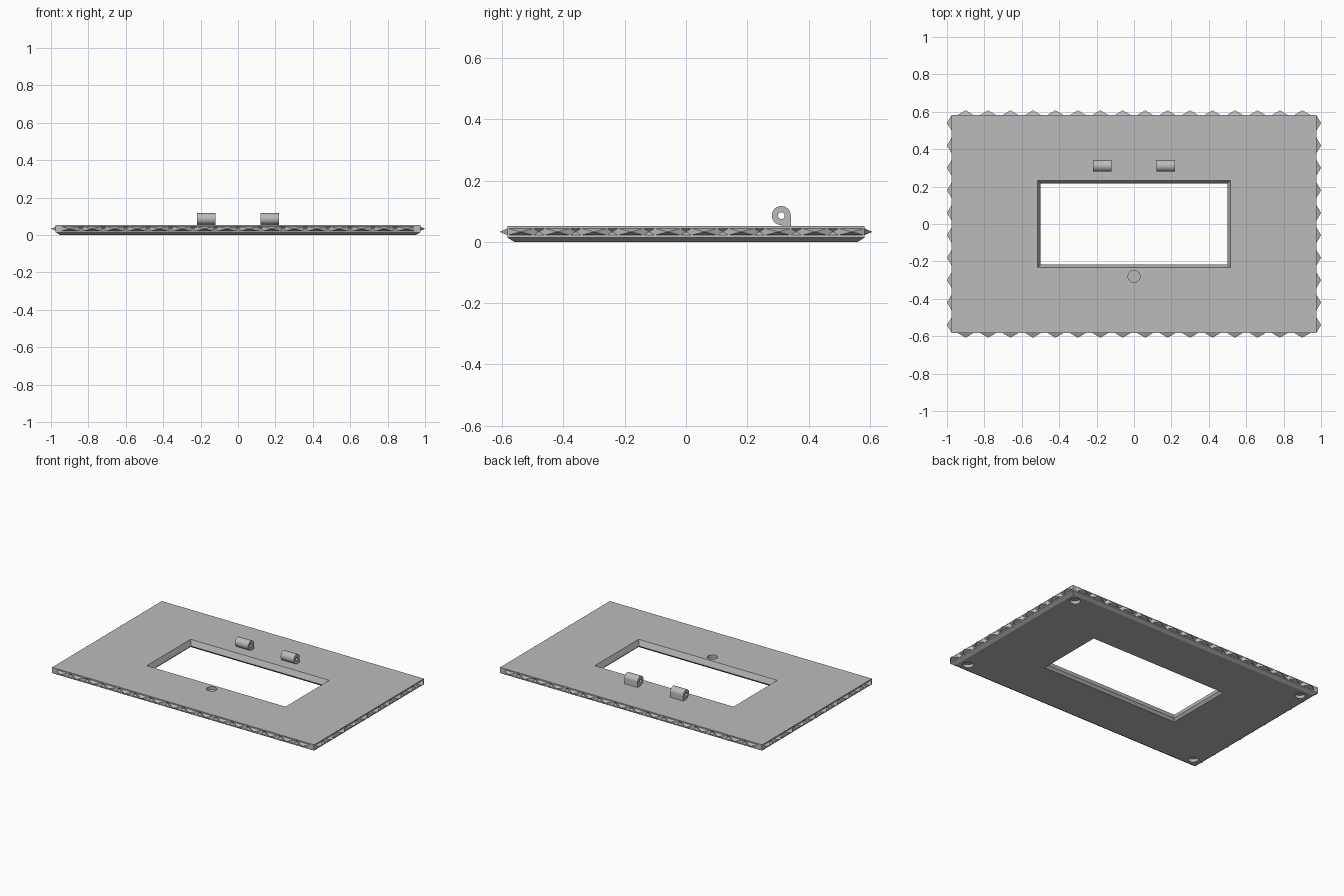
import bpy, bmesh, math
from mathutils import Vector, Matrix

cube = bpy.data.objects.get("Cube")
if cube:
    bpy.data.objects.remove(cube)

HX, HY = 0.975, 0.583          # half sizes of the plate
TOP = 0.052
PITCH, HALF_TOOTH = 0.12, 0.042
TOOTH_OUT, NOTCH_IN = 0.025, 0.012

grey = bpy.data.materials.new("light_grey")
grey.use_nodes = True
colour = (0.5, 0.5, 0.5, 1)
grey.diffuse_color = colour
grey.node_tree.nodes["Principled BSDF"].inputs["Base Color"].default_value = colour


def to_object(name, bm):
    bmesh.ops.recalc_face_normals(bm, faces=bm.faces)
    mesh = bpy.data.meshes.new(name)
    bm.to_mesh(mesh)
    bm.free()
    obj = bpy.data.objects.new(name, mesh)
    bpy.context.collection.objects.link(obj)
    mesh.materials.append(grey)
    return obj


def activate(obj):
    bpy.ops.object.select_all(action='DESELECT')
    obj.select_set(True)
    bpy.context.view_layer.objects.active = obj


def smooth(obj):
    activate(obj)
    bpy.ops.object.shade_smooth_by_angle(angle=math.radians(30))


def cut(target, cutter):
    cutter.hide_render = True
    activate(target)
    mod = target.modifiers.new("cut", 'BOOLEAN')
    mod.operation = 'DIFFERENCE'
    mod.solver = 'EXACT'
    mod.object = cutter
    bpy.ops.object.modifier_apply(modifier=mod.name)
    bpy.data.objects.remove(cutter)


# Outline points, each with the outward shift of its tooth tip or notch
def side(start, end, count):
    start, end = Vector(start), Vector(end)
    along = (end - start).normalized()
    out = Vector((along.y, -along.x))
    middle = (start + end) / 2
    points = [(start, Vector((0, 0)))]
    for i in range(count):
        tip = middle + along * (i - (count - 1) / 2) * PITCH
        points.append((tip - along * HALF_TOOTH, out * 0))
        points.append((tip, out * TOOTH_OUT))
        points.append((tip + along * HALF_TOOTH, out * 0))
        if i < count - 1:
            points.append((tip + along * PITCH / 2, -out * NOTCH_IN))
    return points


corners = [(-HX, -HY), (HX, -HY), (HX, HY), (-HX, HY)]
outline = []
for i, count in enumerate((16, 10, 16, 10)):
    outline += side(corners[i], corners[(i + 1) % 4], count)

# Plate with chamfered underside and a toothed rim
bm = bmesh.new()
inset = 0.023
rings = []
for z, shrink, toothed in ((0, inset, 0), (0.014, 0, 0), (0.022, 0, 0),
                           (0.033, 0, 1), (0.044, 0, 0), (TOP, 0, 0)):
    sx, sy = 1 - shrink / HX, 1 - shrink / HY
    rings.append([bm.verts.new((p.x * sx + s.x * toothed, p.y * sy + s.y * toothed, z))
                  for p, s in outline])
n = len(outline)
for k in range(len(rings) - 1):
    low, high = rings[k], rings[k + 1]
    if k == 3:                 # keep facets meeting at the tooth tips
        low, high = high, low
    for i in range(n):
        j = (i + 1) % n
        if k in (2, 3):
            base, tip = (i, j) if i % 2 else (j, i)
            bm.faces.new((low[base], high[base], high[tip]))
            bm.faces.new((low[base], high[tip], low[tip]))
        else:
            bm.faces.new((low[i], low[j], high[j], high[i]))
bm.faces.new(rings[0])
bm.faces.new(rings[-1])
plate = to_object("base_plate", bm)

# Central opening, narrowest just above the underside
bm = bmesh.new()
previous = None
for z, grow in ((-0.01, 0.025), (0.016, 0), (TOP + 0.01, 0.02)):
    x, y = 0.5 + grow, 0.217 + grow
    ring = [bm.verts.new(c) for c in ((-x, -y, z), (x, -y, z), (x, y, z), (-x, y, z))]
    if previous:
        for i in range(4):
            j = (i + 1) % 4
            bm.faces.new((previous[i], previous[j], ring[j], ring[i]))
    else:
        bm.faces.new(ring)
    previous = ring
bm.faces.new(previous)
cut(plate, to_object("opening_cutter", bm))

# Round pockets: one on top, four under the corners
pockets = [(0, -0.28, TOP)] + [(sx * 0.895, sy * 0.507, 0) for sx in (-1, 1) for sy in (-1, 1)]
bm = bmesh.new()
for spot in pockets:
    bmesh.ops.create_cone(bm, cap_ends=True, segments=32, radius1=0.032, radius2=0.032,
                          depth=0.04, matrix=Matrix.Translation(spot))
cut(plate, to_object("pocket_cutter", bm))
smooth(plate)


# Hinge knuckles: round barrel with a square rear foot and a pin hole
def arc(radius, start, end, steps):
    return [(radius * math.cos(math.radians(start + (end - start) * i / steps)),
             radius * math.sin(math.radians(start + (end - start) * i / steps)))
            for i in range(steps + 1)]


BARREL, AXIS_Z = 0.031, 0.086
foot = TOP - AXIS_Z - 0.001
barrel = arc(BARREL, 0, 270, 36) + [(0, foot), (BARREL, foot)]
pin_hole = arc(0.011, 0, 360, 24)[:-1]
for name, x in (("right_hinge_knuckle", -0.17), ("left_hinge_knuckle", 0.17)):
    curve = bpy.data.curves.new(name, 'CURVE')
    curve.dimensions = '2D'
    curve.fill_mode = 'BOTH'
    curve.extrude = 0.049
    for loop in (barrel, pin_hole):
        spline = curve.splines.new('POLY')
        spline.points.add(len(loop) - 1)
        for point, (u, v) in zip(spline.points, loop):
            point.co = (u, v, 0, 1)
        spline.use_cyclic_u = True
    knuckle = bpy.data.objects.new(name, curve)
    bpy.context.collection.objects.link(knuckle)
    curve.materials.append(grey)
    knuckle.rotation_euler = (math.pi / 2, 0, math.pi / 2)
    knuckle.location = (x, 0.311, AXIS_Z)
    activate(knuckle)
    bpy.ops.object.convert(target='MESH')
    knuckle = bpy.context.object
    bm = bmesh.new()
    bm.from_mesh(knuckle.data)
    bmesh.ops.remove_doubles(bm, verts=bm.verts, dist=0.0001)
    bmesh.ops.recalc_face_normals(bm, faces=bm.faces)
    bm.to_mesh(knuckle.data)
    bm.free()
    smooth(knuckle)
